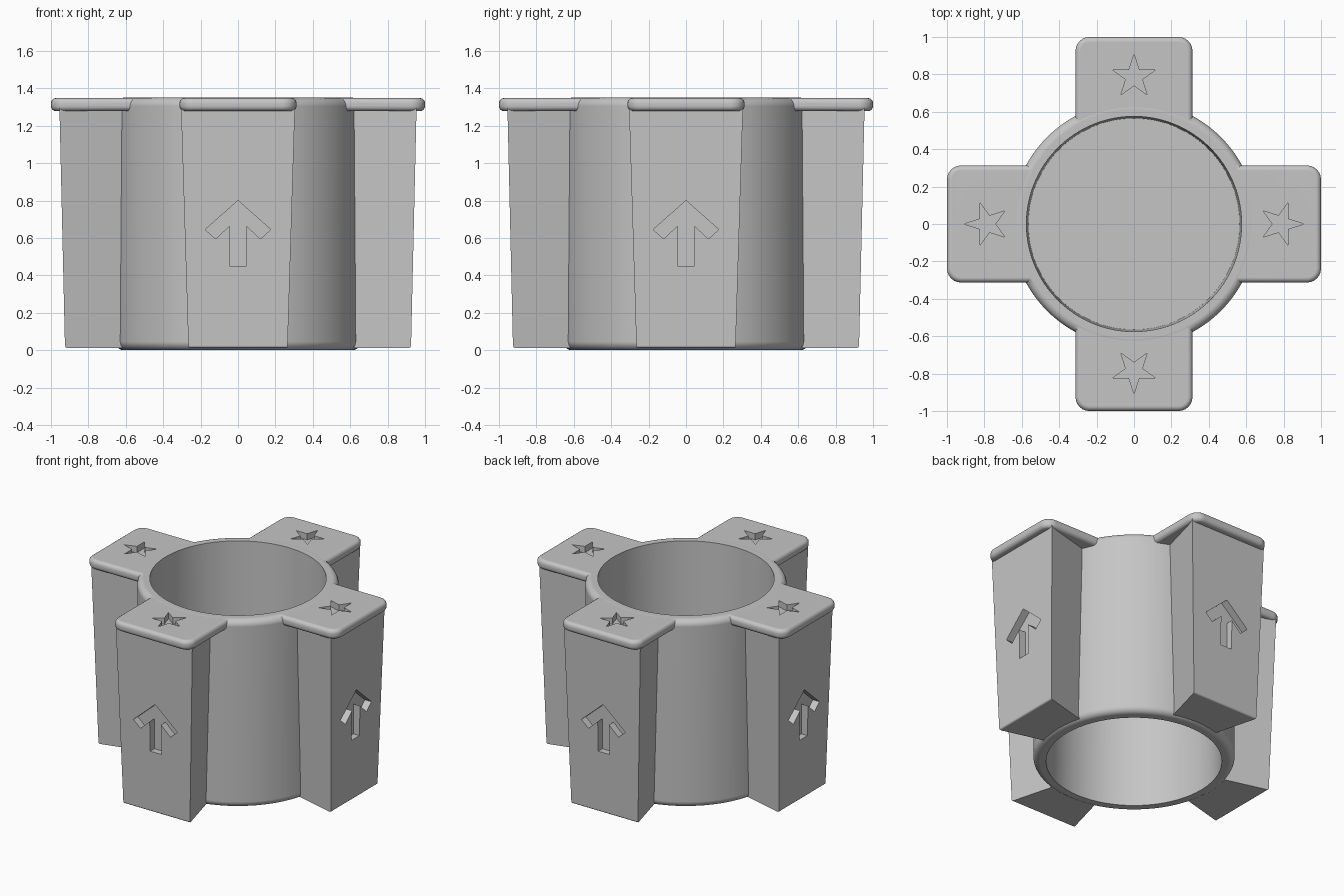
import bpy, bmesh, math
from mathutils import Matrix, Vector

cube = bpy.data.objects.get("Cube")
if cube:
    bpy.data.objects.remove(cube, do_unlink=True)

grey = bpy.data.materials.new("plain_grey")
grey.use_nodes = True
grey.diffuse_color = (0.56, 0.56, 0.56, 1)
grey.node_tree.nodes["Principled BSDF"].inputs["Base Color"].default_value = (0.56, 0.56, 0.56, 1)

HEIGHT, SIDES = 1.35, 128


def finish(bm, name, turn=0.0):
    """Turn a mesh about z and make it an object."""
    bmesh.ops.rotate(bm, verts=bm.verts, cent=(0, 0, 0), matrix=Matrix.Rotation(turn, 3, 'Z'))
    bmesh.ops.recalc_face_normals(bm, faces=bm.faces)
    me = bpy.data.meshes.new(name)
    bm.to_mesh(me)
    bm.free()
    me.materials.append(grey)
    ob = bpy.data.objects.new(name, me)
    bpy.context.collection.objects.link(ob)
    return ob


def cone(z0, r0, z1, r1):
    bm = bmesh.new()
    bmesh.ops.create_cone(bm, cap_ends=True, segments=SIDES, radius1=r0, radius2=r1, depth=z1 - z0,
                          matrix=Matrix.Translation((0, 0, (z0 + z1) / 2)))
    return bm


def prism(name, outline, along, turn):
    """Extrude a flat outline along a vector."""
    bm = bmesh.new()
    face = bm.faces.new([bm.verts.new(p) for p in outline])
    moved = bmesh.ops.extrude_face_region(bm, geom=[face], use_keep_orig=True)
    verts = [g for g in moved["geom"] if isinstance(g, bmesh.types.BMVert)]
    bmesh.ops.translate(bm, verts=verts, vec=along)
    return finish(bm, name, turn)


def block(x0, x1, half, z0, z1):
    bm = bmesh.new()
    bmesh.ops.create_cube(bm, size=1)
    for v in bm.verts:
        v.co = (x1 if v.co.x > 0 else x0, half * (1 if v.co.y > 0 else -1), z1 if v.co.z > 0 else z0)
    return bm


def round_edges(bm, test, width, segments):
    edges = [e for e in bm.edges if test(*[v.co for v in e.verts])]
    bmesh.ops.bevel(bm, geom=edges, offset=width, segments=segments, profile=0.5, affect='EDGES')


# round-edged central drum
bm = cone(0, 0.657, HEIGHT, 0.657)
round_edges(bm, lambda a, b: abs(a.z - b.z) < 1e-4, 0.045, 6)
drum = finish(bm, "lugged_ring")
bpy.context.view_layer.objects.active = drum


def combine(other, operation):
    mod = drum.modifiers.new(operation, 'BOOLEAN')
    mod.operation = operation
    mod.solver = 'EXACT'
    mod.object = other
    bpy.ops.object.modifier_apply(modifier=mod.name)
    bpy.data.objects.remove(other, do_unlink=True)


turns = [i * math.pi / 2 for i in range(4)]
FLARE = math.tan(math.radians(15))

# lugs that narrow towards the drum and towards the foot, with rounded caps
for turn in turns:
    bm = block(0.4, 0.925, 0.265, 0.012, 1.31)
    for v in bm.verts:
        half, outer = (0.305, 0.955) if v.co.z > 1 else (0.265, 0.925)
        if v.co.x > 0.5:
            v.co.x = outer
        v.co.y = math.copysign(half - FLARE * (outer - v.co.x), v.co.y)
    round_edges(bm, lambda a, b: max(a.z, b.z) < 0.1 and min(a.x, b.x) > 0.5, 0.012, 3)
    combine(finish(bm, "lug", turn), 'UNION')

    bm = block(0.4, 1.0, 0.313, 1.278, HEIGHT - 0.002)
    round_edges(bm, lambda a, b: abs(a.z - b.z) > 0.01 and a.x > 0.9, 0.075, 6)
    round_edges(bm, lambda a, b: abs(a.z - b.z) < 1e-4 and max(a.x, b.x) > 0.5, 0.027, 4)
    combine(finish(bm, "lug_cap", turn), 'UNION')

# bore from above and below, leaving a web in the middle
combine(finish(cone(0.74, 0.565, 1.45, 0.577), "upper_bore"), 'DIFFERENCE')
combine(finish(cone(-0.1, 0.574, 0.67, 0.565), "lower_bore"), 'DIFFERENCE')

# star recess on each cap and arrow recess on each lug face
star = []
for i in range(10):
    r, a = (0.12, 0.046)[i % 2], i * math.pi / 5
    star.append((0.787 + r * math.cos(a), r * math.sin(a), 1.303))
half = [(0.045, 0.45), (0.045, 0.665), (0.12, 0.595), (0.175, 0.645)]
arrow = [(0.888, y, z) for y, z in half] + [(0.888, 0, 0.8)] + [(0.888, -y, z) for y, z in reversed(half)]
for turn in turns:
    combine(prism("star_cutter", star, Vector((0, 0, 0.2)), turn), 'DIFFERENCE')
    combine(prism("arrow_cutter", arrow, Vector((0.2, 0, 0)), turn), 'DIFFERENCE')

# smooth rounded edges while the large faces stay flat
bpy.ops.object.select_all(action='DESELECT')
drum.select_set(True)
bpy.ops.object.shade_smooth_by_angle(angle=math.radians(32))
weighted = drum.modifiers.new("flat_faces", 'WEIGHTED_NORMAL')
weighted.keep_sharp = True
